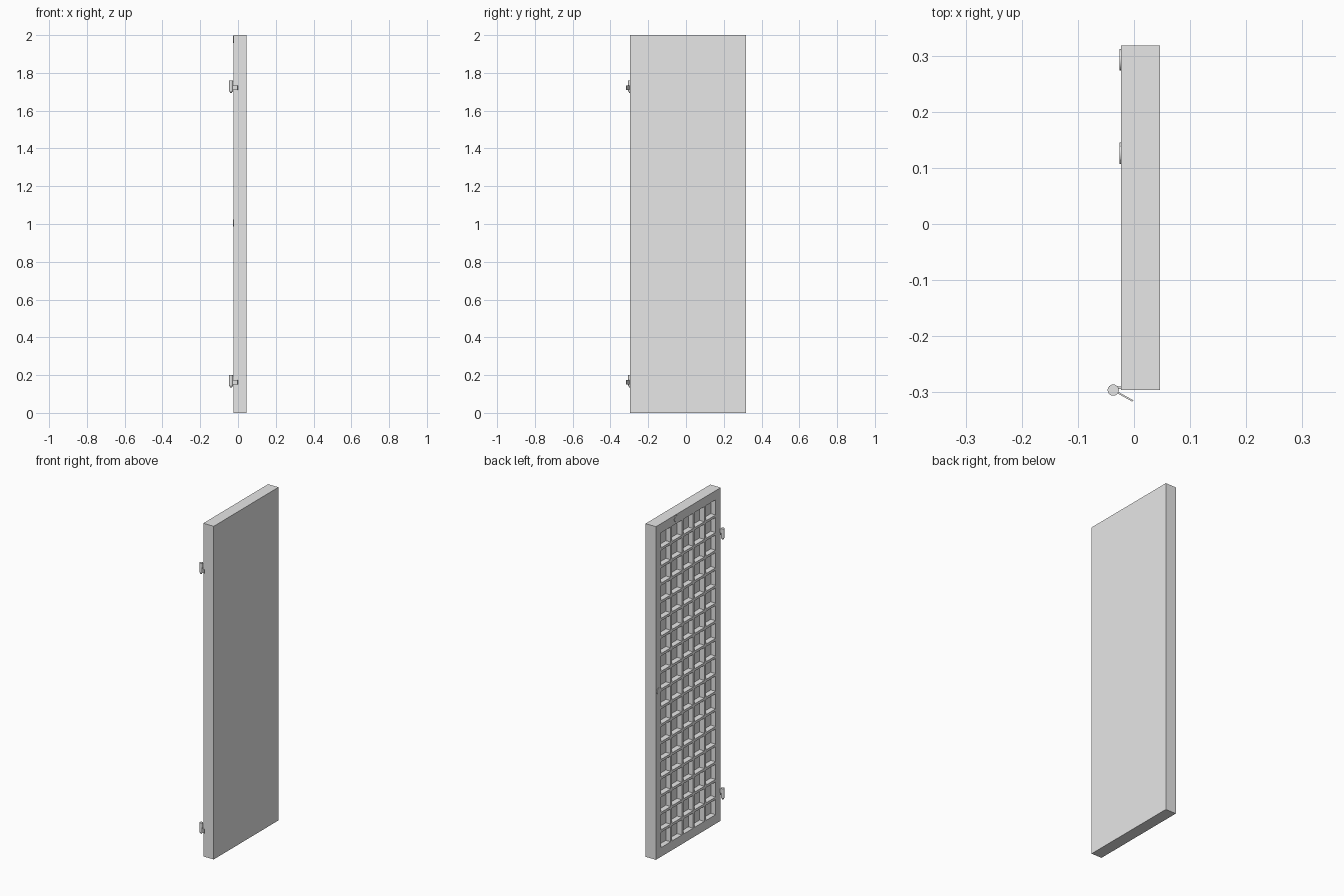
import bpy
import bmesh
from math import radians
from mathutils import Matrix, Vector

cube = bpy.data.objects.get("Cube")
if cube:
    bpy.data.objects.remove(cube, do_unlink=True)

grey = bpy.data.materials.new("light grey")
grey.use_nodes = True
grey.diffuse_color = (0.8, 0.8, 0.8, 1)
grey.node_tree.nodes["Principled BSDF"].inputs["Base Color"].default_value = (0.8, 0.8, 0.8, 1)


def add_box(bm, lo, hi):
    lo, hi = Vector(lo), Vector(hi)
    mat = Matrix.Translation((lo + hi) / 2) @ Matrix.Diagonal((*(hi - lo), 1))
    bmesh.ops.create_cube(bm, size=1, matrix=mat)


def add_cone(bm, centre, r1, r2, depth, axis="Z"):
    mat = Matrix.Translation(centre)
    if axis == "X":
        mat = mat @ Matrix.Rotation(radians(90), 4, "Y")
    bmesh.ops.create_cone(bm, cap_ends=True, segments=24, radius1=r1, radius2=r2,
                          depth=depth, matrix=mat)


def finish(name, bm, smooth=False):
    mesh = bpy.data.meshes.new(name)
    bm.to_mesh(mesh)
    bm.free()
    mesh.materials.append(grey)
    ob = bpy.data.objects.new(name, mesh)
    bpy.context.collection.objects.link(ob)
    if smooth:
        bpy.ops.object.select_all(action="DESELECT")
        ob.select_set(True)
        bpy.context.view_layer.objects.active = ob
        bpy.ops.object.shade_smooth_by_angle(angle=radians(35))


# Door extents: lattice side at X0, plain side at X1
X0, X1, Y0, Y1, TOP = -0.023, 0.046, -0.296, 0.318, 2.0
FLOOR = X0 + 0.032
SIDE, RAIL, BAR = 0.048, 0.055, 0.015
COLS, ROWS = 5, 18
ya, yb, za, zb = Y0 + SIDE, Y1 - SIDE, RAIL, TOP - RAIL

# Solid back panel
bm = bmesh.new()
add_box(bm, (FLOOR, Y0, 0), (X1, Y1, TOP))
finish("door_panel", bm)

# Border frame
bm = bmesh.new()
add_box(bm, (X0, Y0, 0), (FLOOR, ya, TOP))
add_box(bm, (X0, yb, 0), (FLOOR, Y1, TOP))
add_box(bm, (X0, ya, 0), (FLOOR, yb, za))
add_box(bm, (X0, ya, zb), (FLOOR, yb, TOP))
finish("door_frame", bm)

# Lattice: full-height uprights with short crossbars between them
cell_y = (yb - ya - (COLS - 1) * BAR) / COLS
cell_z = (zb - za - (ROWS - 1) * BAR) / ROWS
bm = bmesh.new()
for c in range(COLS):
    y = ya + c * (cell_y + BAR)
    if c < COLS - 1:
        add_box(bm, (X0, y + cell_y, za), (FLOOR, y + cell_y + BAR, zb))
    for r in range(1, ROWS):
        z = za + r * (cell_z + BAR)
        add_box(bm, (X0, y, z - BAR), (FLOOR, y + cell_y, z))
finish("lattice", bm)

# Round lock plates on the lattice side
for name, y, z in (("side_lock_plate", 0.293, 1.005), ("top_lock_plate", 0.126, 1.976)):
    bm = bmesh.new()
    add_cone(bm, (X0 - 0.001, y, z), 0.019, 0.019, 0.004, "X")
    finish(name, bm, True)

# Hinges: barrel with pointed foot, free leaf and a short lug into the door
PX, PY = -0.037, -0.296
for name, z in (("lower_hinge", 0.14), ("upper_hinge", 1.70)):
    bm = bmesh.new()
    add_cone(bm, (PX, PY, z + 0.032), 0.01, 0.01, 0.056)
    add_cone(bm, (PX, PY, z - 0.001), 0.004, 0.01, 0.01)
    turn = Matrix.Translation((PX, PY, 0)) @ Matrix.Rotation(radians(-29), 4, "Z")
    before = set(bm.verts)
    add_box(bm, (0.005, -0.0015, z + 0.01), (0.04, 0.0015, z + 0.034))
    bmesh.ops.transform(bm, matrix=turn, verts=[v for v in bm.verts if v not in before])
    add_box(bm, (PX + 0.005, PY + 0.002, z + 0.03), (X0 + 0.005, PY + 0.006, z + 0.055))
    finish(name, bm, True)
